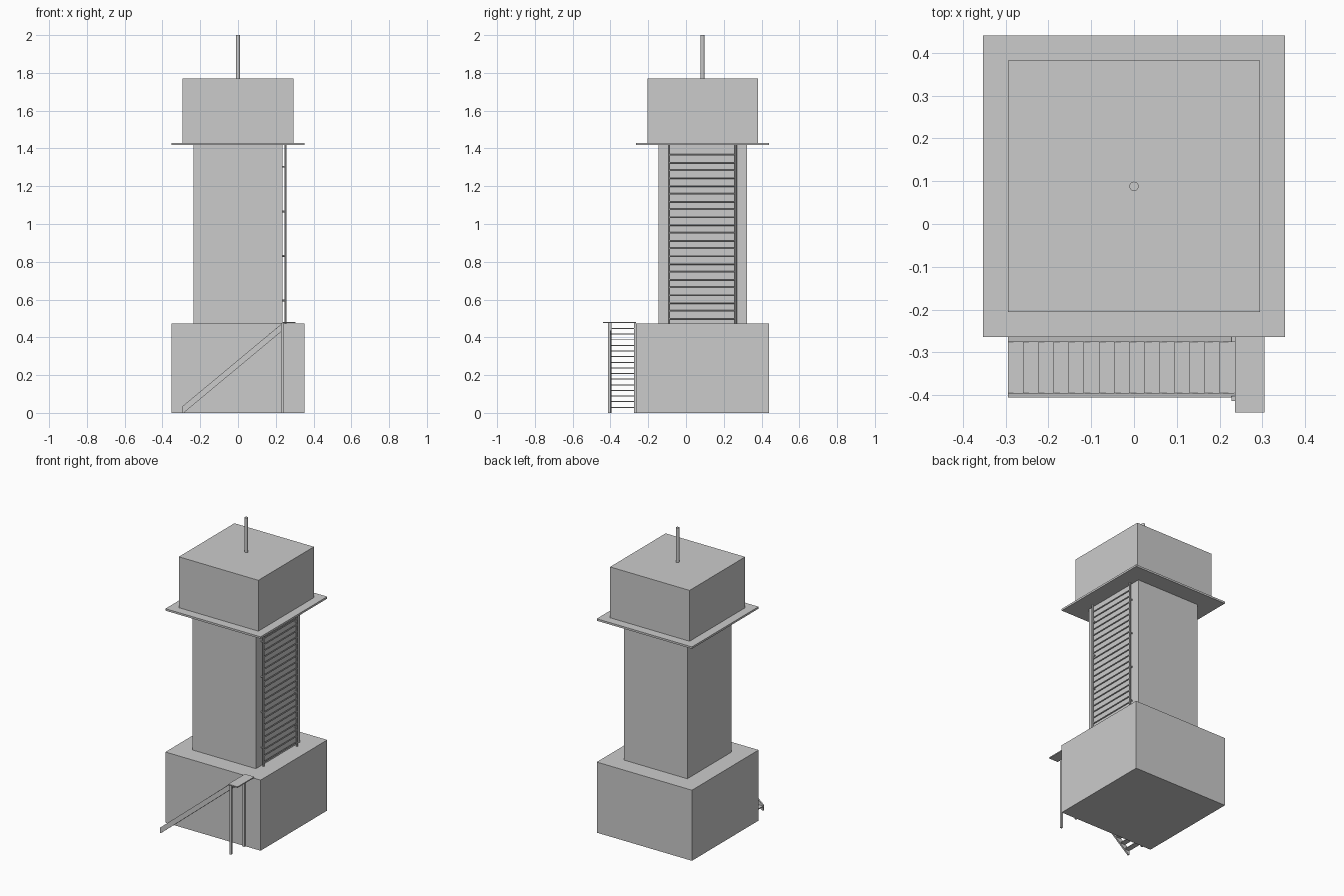
import bpy, bmesh
from mathutils import Matrix

if "Cube" in bpy.data.objects:
    bpy.data.objects.remove(bpy.data.objects["Cube"])


def mesh_object(name, bm):
    bmesh.ops.recalc_face_normals(bm, faces=bm.faces[:])
    me = bpy.data.meshes.new(name)
    bm.to_mesh(me)
    bm.free()
    ob = bpy.data.objects.new(name, me)
    bpy.context.collection.objects.link(ob)
    return ob


def box(name, x, y, z):
    """Box from (min, max) ranges."""
    bm = bmesh.new()
    bmesh.ops.create_cube(bm, size=1)
    for v in bm.verts:
        v.co = [r[0] + (c + 0.5) * (r[1] - r[0]) for r, c in zip((x, y, z), v.co)]
    return mesh_object(name, bm)


def rod(name, centre, radius, length, axis='Z', sides=8):
    bm = bmesh.new()
    rot = {'Z': Matrix(), 'Y': Matrix.Rotation(1.570796, 4, 'X'),
           'X': Matrix.Rotation(1.570796, 4, 'Y')}[axis]
    bmesh.ops.create_cone(bm, cap_ends=True, segments=sides, radius1=radius,
                          radius2=radius, depth=length,
                          matrix=Matrix.Translation(centre) @ rot)
    return mesh_object(name, bm)


def stringer(name, y0, y1):
    """Sloped side board of the stair."""
    profile = [(-0.294, 0), (-0.294, 0.035), (0.235, 0.475), (0.235, 0.435), (-0.288, 0)]
    bm = bmesh.new()
    face = bm.faces.new([bm.verts.new((x, y0, z)) for x, z in profile])
    ext = bmesh.ops.extrude_face_region(bm, geom=[face])['geom']
    verts = [g for g in ext if isinstance(g, bmesh.types.BMVert)]
    bmesh.ops.translate(bm, verts=verts, vec=(0, y1 - y0, 0))
    return mesh_object(name, bm)


# Tower masses
box("base_block", (-0.352, 0.352), (-0.264, 0.44), (0, 0.472))
box("shaft", (-0.235, 0.235), (-0.146, 0.322), (0.472, 1.417))
box("gallery_slab", (-0.352, 0.352), (-0.264, 0.44), (1.417, 1.43))
box("head_block", (-0.294, 0.294), (-0.205, 0.382), (1.43, 1.77))
rod("mast", (0, 0.088, 1.885), 0.011, 0.23, sides=12)

# Ladder on the right face, with wall brackets
for side, y in (("front", -0.09), ("back", 0.263)):
    rod(f"ladder_rail_{side}", (0.252, y, 0.9445), 0.006, 0.945)
    for i in range(4):
        rod(f"ladder_bracket_{side}_{i}", (0.243, y, 0.595 + i * 0.236), 0.005, 0.02, 'X')
for i in range(22):
    rod(f"ladder_rung_{i}", (0.252, 0.0865, 0.499 + i * 0.0413), 0.004, 0.353, 'Y')

# Stair on the front face
stringer("stair_stringer_outer", -0.405, -0.394)
stringer("stair_stringer_inner", -0.275, -0.264)
for i in range(15):
    x = -0.294 + i * 0.0353
    z = 0.032 + i * 0.0298
    box(f"stair_tread_{i}", (x, x + 0.0353), (-0.394, -0.275), (z - 0.005, z))

# Landing and its posts
box("landing", (0.236, 0.305), (-0.44, -0.264), (0.475, 0.482))
for side, y in (("outer", -0.407), ("inner", -0.27)):
    box(f"landing_post_{side}", (0.228, 0.24), (y - 0.006, y + 0.006), (0, 0.476))
